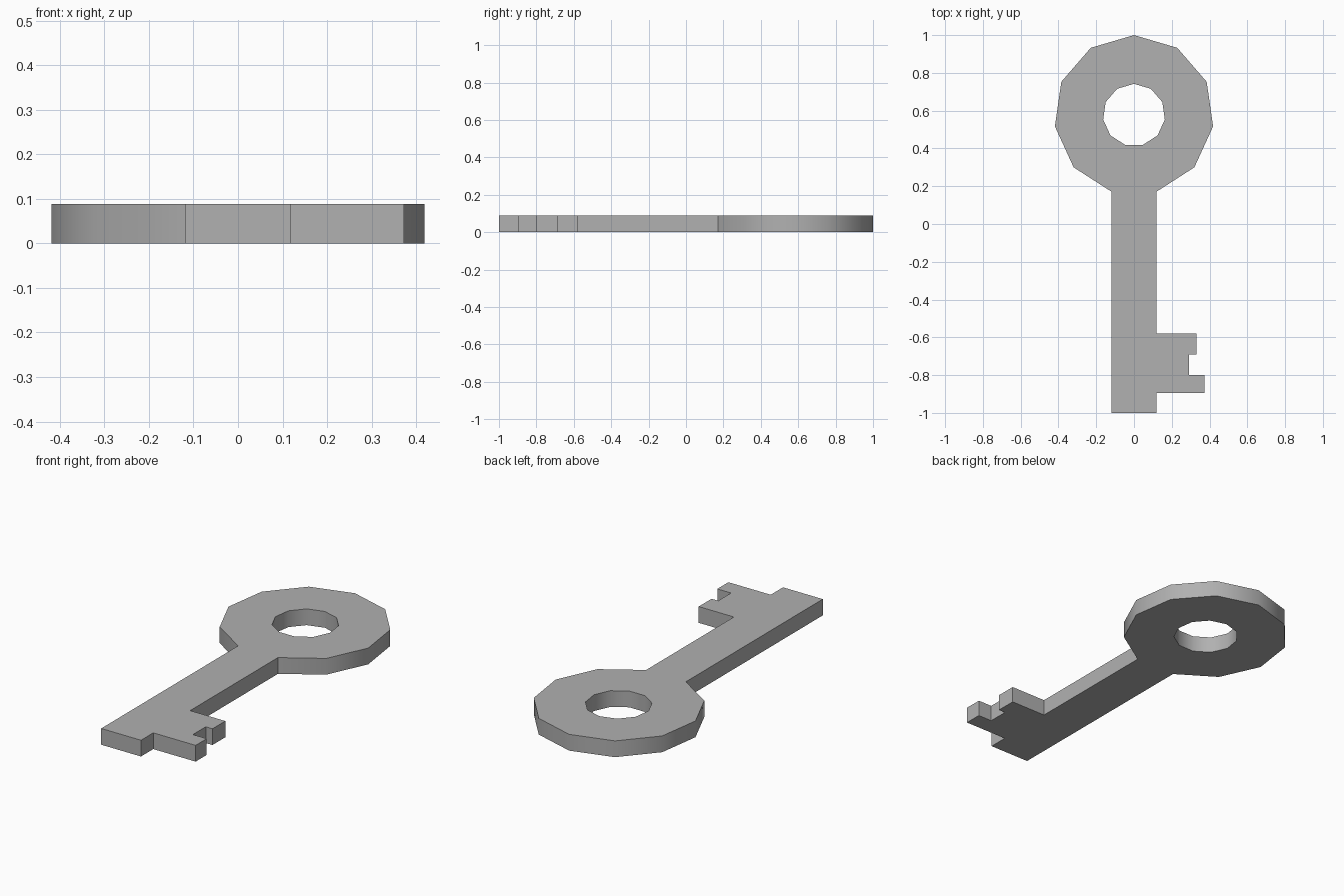
import bpy, bmesh
from math import sin, cos, pi, radians

if "Cube" in bpy.data.objects:
    bpy.data.objects.remove(bpy.data.objects["Cube"])

HEIGHT = 0.088
SIDES = 11
BOW_Y = 0.577


def ring(radius):
    """11-sided outline of the bow, first point at the top, running clockwise."""
    return [(radius * sin(2 * pi * i / SIDES), BOW_Y + radius * cos(2 * pi * i / SIDES))
            for i in range(SIDES)]


# Outline: right half of the bow, shaft with teeth, left half of the bow
bow = ring(0.423)
half = bow[5][0]
teeth = [(half, -0.58), (0.33, -0.58), (0.33, -0.69), (0.29, -0.69),
         (0.29, -0.80), (0.373, -0.80), (0.373, -0.895), (half, -0.895)]
outline = bow[:6] + teeth + [(half, -1), (-half, -1)] + bow[6:]
hole = ring(0.165)

# Fill the flat profile between outline and hole
bm = bmesh.new()
edges = []
for loop in (outline, hole):
    verts = [bm.verts.new((x, y, 0)) for x, y in loop]
    edges += [bm.edges.new((v, verts[i - 1])) for i, v in enumerate(verts)]
bmesh.ops.triangle_fill(bm, edges=edges, use_beauty=True, normal=(0, 0, 1))

# Raise it to the key's thickness
top = bmesh.ops.extrude_face_region(bm, geom=bm.faces[:], use_keep_orig=True)["geom"]
bmesh.ops.translate(bm, vec=(0, 0, HEIGHT),
                    verts=[g for g in top if isinstance(g, bmesh.types.BMVert)])
bmesh.ops.recalc_face_normals(bm, faces=bm.faces[:])

mesh = bpy.data.meshes.new("key")
bm.to_mesh(mesh)
bm.free()
key = bpy.data.objects.new("key", mesh)
bpy.context.collection.objects.link(key)

# Dark grey metal
metal = bpy.data.materials.new("dark_metal")
metal.diffuse_color = (0.44, 0.44, 0.44, 1)
metal.use_nodes = True
metal.node_tree.nodes["Principled BSDF"].inputs["Base Color"].default_value = metal.diffuse_color
mesh.materials.append(metal)

# Soft bow rim, crisp teeth and face edges
bpy.context.view_layer.objects.active = key
key.select_set(True)
bpy.ops.object.shade_smooth_by_angle(angle=radians(40))
